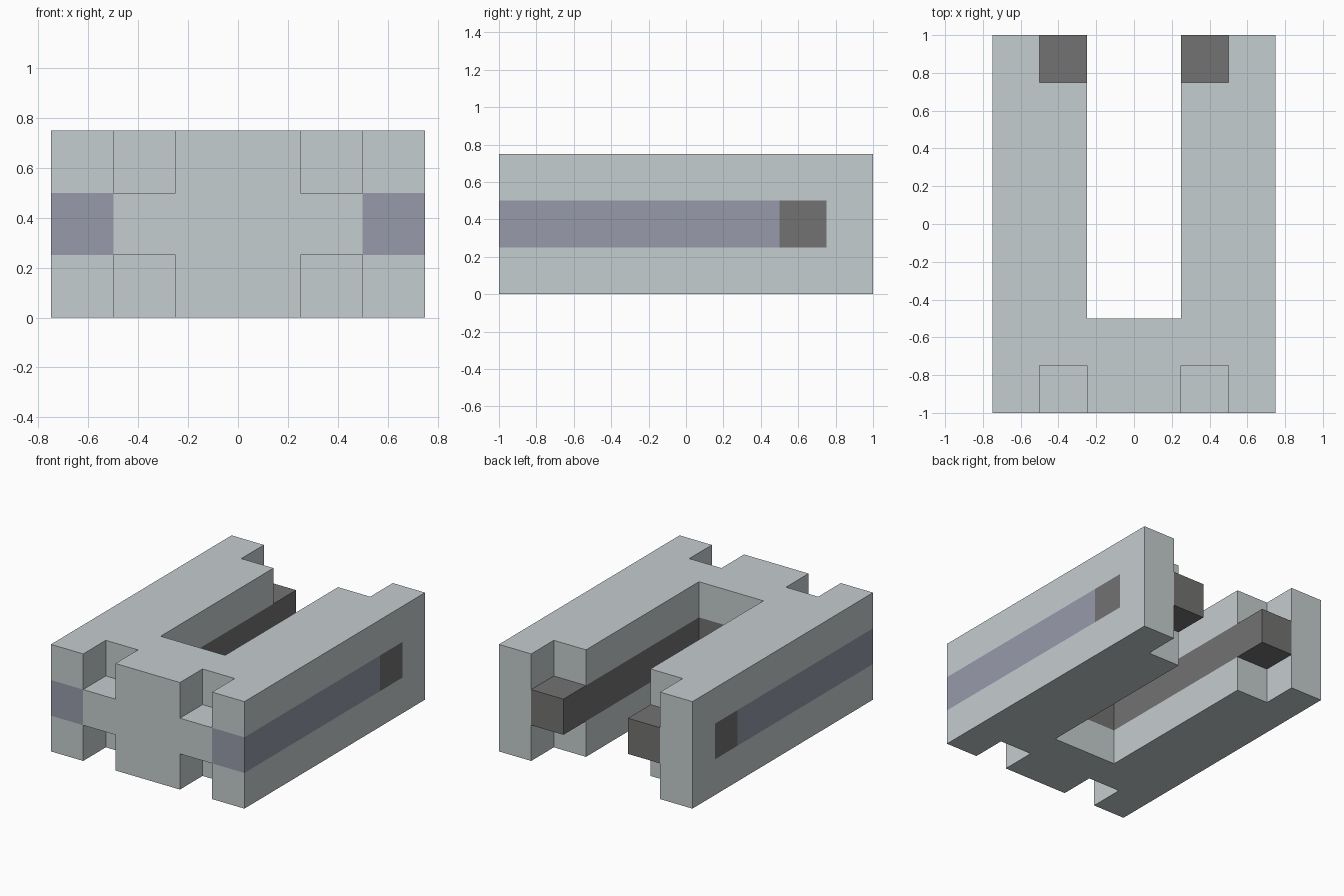
import bpy
import bmesh

if "Cube" in bpy.data.objects:
    bpy.data.objects.remove(bpy.data.objects["Cube"])

CELL = 0.25            # the model sits on a quarter-unit block grid
NX, NY, NZ = 6, 8, 3   # x -0.75..0.75, y -1..1, z 0..0.75


def material(name, rgb):
    m = bpy.data.materials.new(name)
    m.diffuse_color = (*rgb, 1.0)
    m.use_nodes = True
    m.node_tree.nodes["Principled BSDF"].inputs["Base Color"].default_value = m.diffuse_color
    return m


light = material("pale grey", (0.56, 0.61, 0.62))
violet = material("violet grey", (0.31, 0.33, 0.40))
dark = material("dark grey", (0.172, 0.170, 0.168))

grid = {}  # block position -> part name


def fill(part, xs, ys, zs):
    """Assign a range of blocks to a part, mirrored across x = 0 (None carves)."""
    for x in range(*xs):
        for y in range(*ys):
            for z in range(*zs):
                for mx in (x, NX - 1 - x):
                    if part is None:
                        grid.pop((mx, y, z), None)
                    else:
                        grid[(mx, y, z)] = part


# U-shaped frame: two arms joined by a front bridge
fill("frame", (0, 2), (0, NY), (0, NZ))
fill("frame", (2, 3), (0, 2), (0, NZ))

# Notches above and below the middle layer, at both ends of each arm
for y in (0, NY - 1):
    for z in (0, NZ - 1):
        fill(None, (1, 2), (y, y + 1), (z, z + 1))

# Dark rail lining the inside of the U
fill("inner_rail", (1, 2), (1, NY), (1, 2))
fill("inner_rail", (2, 3), (1, 2), (1, 2))

# Violet stripe on the outer sides, finished by a dark tip
fill("side_stripe", (0, 1), (0, 6), (1, 2))
fill("stripe_tip", (0, 1), (6, 7), (1, 2))


def build(part, mat):
    """Make one object from the exposed block faces of a part."""
    bm = bmesh.new()
    for cell, owner in grid.items():
        if owner != part:
            continue
        for axis in range(3):
            for side in (0, 1):
                near = list(cell)
                near[axis] += 2 * side - 1
                if tuple(near) in grid:
                    continue
                u, v = (axis + 1) % 3, (axis + 2) % 3
                corners = []
                for du, dv in ((0, 0), (1, 0), (1, 1), (0, 1)):
                    p = list(cell)
                    p[axis] += side
                    p[u] += du
                    p[v] += dv
                    corners.append(bm.verts.new(((p[0] - NX / 2) * CELL,
                                                 (p[1] - NY / 2) * CELL,
                                                 p[2] * CELL)))
                bm.faces.new(corners if side else corners[::-1])
    bmesh.ops.remove_doubles(bm, verts=bm.verts, dist=0.001)
    mesh = bpy.data.meshes.new(part)
    bm.to_mesh(mesh)
    bm.free()
    mesh.materials.append(mat)
    bpy.context.collection.objects.link(bpy.data.objects.new(part, mesh))


build("frame", light)
build("inner_rail", dark)
build("side_stripe", violet)
build("stripe_tip", dark)
